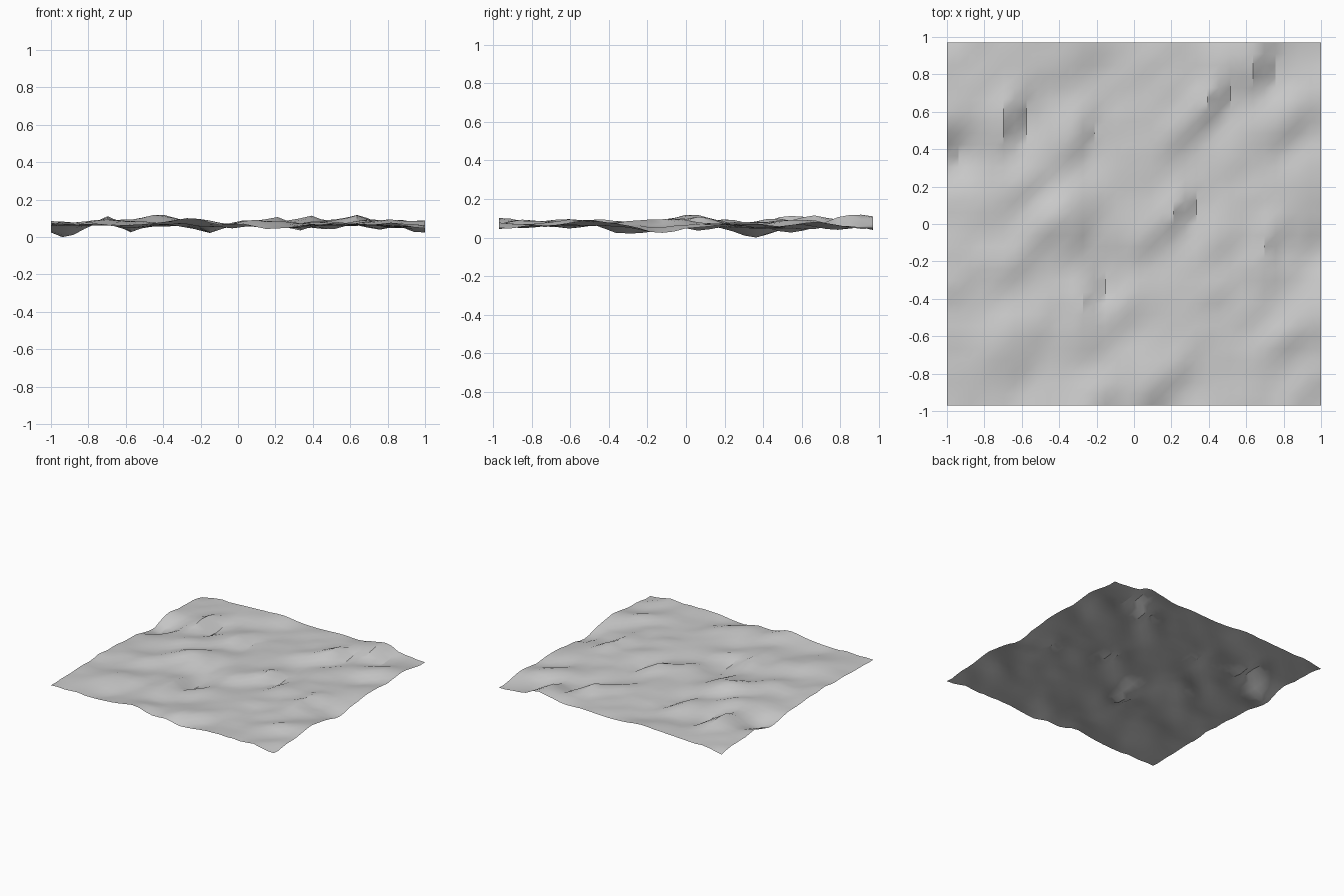
import bpy
import math
from mathutils import Vector, noise

# Remove the default cube
default = bpy.data.objects.get("Cube")
if default:
    bpy.data.objects.remove(default, do_unlink=True)

WIDTH, DEPTH = 2.0, 1.94

# Single ground colour
ground = bpy.data.materials.new("stone_grey")
ground.use_nodes = True
grey = (0.6, 0.6, 0.6, 1.0)
ground.diffuse_color = grey
ground.node_tree.nodes["Principled BSDF"].inputs["Base Color"].default_value = grey

# Steep banks falling toward +x: centre x, centre y, strength
EAST_BANKS = [
    (-.64, .54, .07), (.69, .82, .05), (.45, .65, .05), (.27, .06, .05),
    (-.22, -.37, .06), (-.27, .44, .04), (.76, -.12, .05), (.9, -.08, .03),
    (-.27, -.06, .03), (-.99, .37, .03),
]

# Gentler banks falling toward +x and -y
DIAGONAL_BANKS = [
    (-.3, .85, .04), (-.88, .88, .02), (.3, .48, .03), (.2, .3, .02),
    (.85, .5, .03), (.1, -.1, .03), (-.1, -.55, .03), (-.9, -.35, .02),
    (-.62, -.27, .02), (.5, -.1, .02), (.8, -.32, .03), (.5, -.37, .02),
    (.83, -.65, .03), (.15, -.9, .04), (-.57, .17, .03), (-.6, -.7, .02),
]

# Rounded rises and hollows
MOUNDS = [
    (-.45, .03, .05), (-.94, .36, -.05), (-.2, -.25, -.04), (-.25, -.97, .03),
    (-.7, -.6, .02), (-1, .97, -.04), (1, .97, -.02), (1, -.5, .02),
    (1, -.15, -.03), (1, -.97, -.02), (.6, .93, .03), (0, -.97, -.02),
]


def local_axes(x, y, cx, cy, degrees):
    """Distances across and along a feature."""
    a = math.radians(degrees)
    dx, dy = x - cx, y - cy
    return (dx * math.cos(a) + dy * math.sin(a),
            dy * math.cos(a) - dx * math.sin(a))


def bank(x, y, cx, cy, strength, degrees, width, length):
    """Crest on one side of the centre, trough on the other."""
    across, along = local_axes(x, y, cx, cy, degrees)
    u, v = across / width, along / length
    return -strength * u * math.exp(-(u * u + v * v) / 2)


def mound(x, y, cx, cy, rise):
    across, along = local_axes(x, y, cx, cy, -45)
    u, v = across / .08, along / .12
    return rise * math.exp(-(u * u + v * v) / 2)


def rolling(x, y):
    """Low undulation stretched along the diagonal."""
    across, along = local_axes(x, y, 0, 0, -42)
    broad = noise.noise(Vector((across * 5, along * 2.5, 3)))
    fine = noise.noise(Vector((across * 10, along * 6, 8)))
    return .012 * broad + .012 * fine


def height(x, y):
    z = rolling(x, y)
    z += sum(bank(x, y, *b, -15, .06, .12) for b in EAST_BANKS)
    z += sum(bank(x, y, *b, -45, .075, .14) for b in DIAGONAL_BANKS)
    z += sum(mound(x, y, *m) for m in MOUNDS)
    return z


# Terrain sheet
bpy.ops.mesh.primitive_grid_add(x_subdivisions=33, y_subdivisions=32, size=WIDTH)
terrain = bpy.context.object
terrain.name = "terrain"
terrain.data.name = "terrain"
terrain.data.materials.append(ground)
vertices = terrain.data.vertices
for v in vertices:
    v.co.y *= DEPTH / WIDTH
    v.co.z = height(v.co.x, v.co.y)

# Rest the lowest point on the floor
low = min(v.co.z for v in vertices)
for v in vertices:
    v.co.z -= low

bpy.ops.object.shade_smooth_by_angle(angle=math.radians(30))
